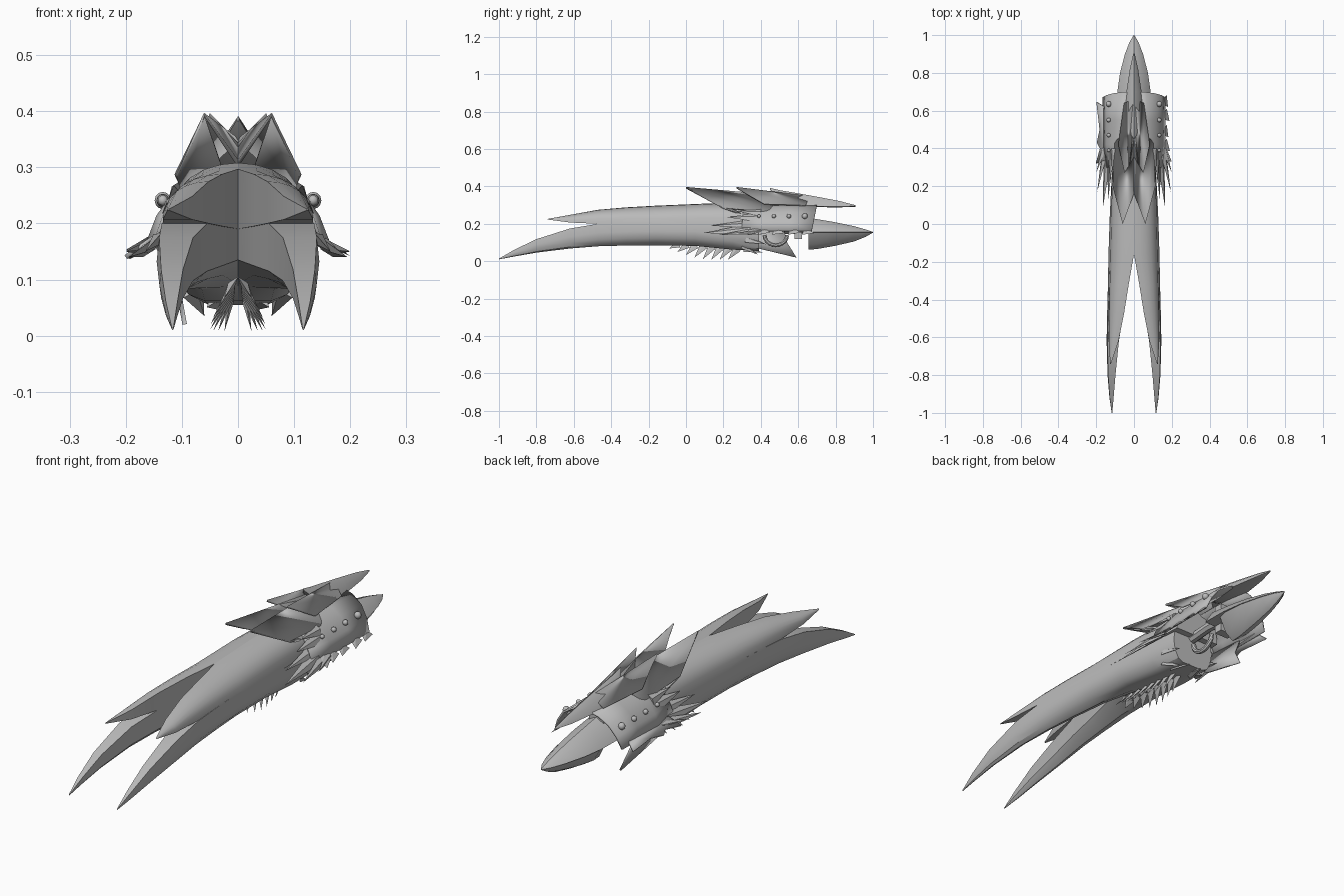
import bpy, bmesh, math
from mathutils import Vector

if "Cube" in bpy.data.objects:
    bpy.data.objects.remove(bpy.data.objects["Cube"])

grey = bpy.data.materials.new("bone grey")
grey.diffuse_color = (0.5, 0.5, 0.5, 1)
grey.use_nodes = True
grey.node_tree.nodes["Principled BSDF"].inputs["Base Color"].default_value = grey.diffuse_color


def finish(name, bm, mirror=False, thick=0, angle=35):
    bmesh.ops.recalc_face_normals(bm, faces=bm.faces)
    me = bpy.data.meshes.new(name)
    bm.to_mesh(me)
    bm.free()
    me.materials.append(grey)
    ob = bpy.data.objects.new(name, me)
    bpy.context.collection.objects.link(ob)
    if mirror:
        ob.modifiers.new("mirror", 'MIRROR').use_mirror_merge = False
    if thick:
        sol = ob.modifiers.new("thickness", 'SOLIDIFY')
        sol.thickness = thick
        sol.offset = 0
    bpy.ops.object.select_all(action='DESELECT')
    bpy.context.view_layer.objects.active = ob
    ob.select_set(True)
    bpy.ops.object.shade_smooth_by_angle(angle=math.radians(angle))
    return ob


def loft(name, rings, mirror=False, closed=True, thick=0, angle=35):
    """Skin a list of equal-length rings; cap the ends when closed."""
    bm = bmesh.new()
    vs = [[bm.verts.new(p) for p in r] for r in rings]
    n = len(rings[0])
    for a, b in zip(vs, vs[1:]):
        for i in range(n if closed else n - 1):
            j = (i + 1) % n
            bm.faces.new((a[i], a[j], b[j], b[i]))
    if closed:
        bm.faces.new(vs[0])
        bm.faces.new(vs[-1])
    return finish(name, bm, mirror, thick, angle)


def plate(name, pts, faces, mirror=True, thick=0.008):
    bm = bmesh.new()
    vs = [bm.verts.new(p) for p in pts]
    for f in faces:
        bm.faces.new([vs[i] for i in f])
    return finish(name, bm, mirror, thick, 20)


def spikes(name, items, mirror=True):
    """Flattened four-sided thorns: (base, tip, width, thickness)."""
    bm = bmesh.new()
    for base, tip, w, t in items:
        b, p = Vector(base), Vector(tip)
        d = (p - b).normalized()
        ref = Vector((0, 1, 0)) if abs(d.y) < 0.75 else Vector((0.6, 0, -0.8))
        u = (ref - d * ref.dot(d)).normalized() * w / 2
        v = d.cross(u).normalized() * t / 2
        ring = [bm.verts.new(q) for q in (b + u, b + v, b - u, b - v)]
        top = bm.verts.new(p)
        bm.faces.new(ring)
        for i in range(4):
            bm.faces.new((ring[i], ring[(i + 1) % 4], top))
    return finish(name, bm, mirror, angle=15)


# Upper half of the forked body, ending in a short prong
def upper_ring(y, xi, xo, zt, zl):
    arc = [(xi + (xo - xi) * math.sin(a), zl + (zt - zl) * math.cos(a) ** 0.75)
           for a in [math.radians(15 * k) for k in range(6)]] + [(xo, zl)]
    return [(xi, y, zl)] + [(x, y, z) for x, z in arc]


loft("upper_prong", [upper_ring(*s) for s in (
    (0.42, 0, .112, .305, .19), (0.1, 0, .122, .308, .19), (-.16, 0, .128, .297, .19),
    (-.32, .028, .131, .288, .195), (-.47, .052, .133, .275, .2),
    (-.62, .082, .134, .248, .207), (-.74, .122, .126, .226, .223))], mirror=True)


# Lower half, sweeping down into a long curved horn
def lower_ring(y, xi, xo, zt, zb, lift):
    w, h = xo - xi, zt - zb
    return [(xi, y, zt), (xi, y, zb + lift), (xi + w * .2, y, zb + lift * .45),
            (xi + w * .5, y, zb), (xi + w * .75, y, zb + h * .08),
            (xi + w * .93, y, zb + h * .3), (xo, y, zb + h * .6), (xi + w * .93, y, zt)]


loft("lower_horn", [lower_ring(*s) for s in (
    (.39, 0, .105, .21, .055, 0), (.25, 0, .118, .21, .062, 0), (.05, 0, .128, .21, .082, .01),
    (-.16, 0, .135, .21, .085, .05), (-.32, .03, .138, .206, .084, .04),
    (-.47, .055, .142, .2, .08, .035), (-.62, .08, .145, .175, .068, .03),
    (-.8, .098, .14, .118, .046, .02), (-.92, .108, .13, .06, .025, .01),
    (-1, .115, .118, .014, .01, .001))], mirror=True)

# Layered crest: paired swept plates
crest_faces = [(0, 1, 2), (0, 2, 4), (2, 3, 4)]
plate("front_crest", [(0, .5, .35), (0, .17, .307), (.06, .0, .393),
                      (.11, .2, .285), (.1, .44, .262)], crest_faces)
plate("front_crest_skirt", [(.06, .0, .393), (.11, .2, .285), (.1, .3, .25), (.03, .2, .305)],
      [(0, 1, 2, 3)])
plate("middle_crest", [(0, .66, .345), (0, .36, .338), (.05, .27, .393),
                       (.08, .42, .305), (.05, .64, .298)], crest_faces)


# Rear beak of the crest
def beak_ring(y, w, zt, zb):
    return [(0, y, zt), (w * .6, y, zt * .6 + zb * .4), (w, y, zb), (0, y, zb - .004),
            (-w, y, zb), (-w * .6, y, zt * .6 + zb * .4)]


loft("crest_beak", [beak_ring(*s) for s in (
    (.45, .002, .392, .385), (.5, .035, .38, .33), (.56, .05, .37, .3),
    (.7, .04, .345, .293), (.82, .022, .322, .292), (.905, .003, .3, .295))])


# Tail blade: ridged upper shell and keeled lower shell
def tail_ring(y, w, z, ridge):
    return [(0, y, z), (w * .55, y, ridge + (z - ridge) * .7), (w, y, ridge),
            (0, y, ridge - .002), (-w, y, ridge), (-w * .55, y, ridge + (z - ridge) * .7)]


loft("tail_upper", [tail_ring(y, w, z, .155) for y, w, z in (
    (.58, .09, .245), (.7, .088, .225), (.8, .074, .208), (.9, .048, .187),
    (.96, .025, .17), (1, .002, .157))])
loft("tail_lower", [tail_ring(y, w, z, .155) for y, w, z in (
    (.655, .07, .062), (.7, .08, .065), (.8, .07, .083), (.9, .045, .106),
    (.96, .023, .13), (1, .002, .153))])

# Flared side wings
wing = [(.02, .3), (.065, .288), (.11, .258), (.142, .212), (.162, .16)]
loft("side_wing", [[(x * k, y + s * (z - .2), z) for x, z in wing]
                   for y, k, s in ((.3, .92, .1), (.42, 1, 0), (.55, 1, 0), (.68, 1, .2))],
     mirror=True, closed=False, thick=.008)

# Thorns along the right wing, long ragged blade along the left one
spikes("right_wing_thorns", [((.155, y + .04, .168), (x, y, .142), .07, .012)
                             for y, x in ((.62, .18), (.545, .188), (.46, .182), (.385, .19), (.33, .2))],
       mirror=False)
plate("left_wing_blade", [(-.155, .62, .175), (-.197, .645, .15), (-.18, .5, .148), (-.195, .43, .14),
                          (-.178, .4, .148), (-.2, .32, .14), (-.15, .34, .175)],
      [(0, 1, 2), (0, 2, 6), (2, 3, 4), (2, 4, 6), (4, 5, 6)], mirror=False)
plate("left_side_fin", [(-.11, .3, .12), (-.105, .36, .075), (-.095, .59, .02),
                        (-.11, .54, .1), (-.155, .52, .18), (-.14, .33, .18)],
      [(0, 1, 3), (1, 2, 3), (0, 3, 4, 5)], mirror=False)

# Feather-like barbs sweeping forward from the wings
spikes("wing_feathers", [
    ((.14, .36, .175), (.165, .085, .15), .07, .025), ((.155, .38, .16), (.195, .17, .14), .05, .02),
    ((.125, .36, .2), (.137, .13, .19), .06, .02), ((.12, .38, .235), (.128, .22, .235), .06, .02),
    ((.16, .4, .16), (.2, .27, .15), .04, .02), ((.11, .4, .26), (.115, .27, .268), .05, .02)])

# Ragged rear edge of the hull
spikes("hull_barbs", [((.08, .3, .085), (.06, .385, .035), .05, .02),
                      ((.1, .32, .12), (.1, .43, .09), .05, .02),
                      ((.04, .31, .07), (.03, .41, .045), .05, .02)])

# Two splayed rows of teeth beneath the hull
spikes("belly_teeth", [((.012, -.04 + .045 * i, .09 - .003 * i),
                        (.024 + .026 * math.sin(math.pi * i / 7), -.09 + .045 * i,
                         .068 - .06 * math.sin(math.pi * min(i, 5) / 10)), .045, .014)
                       for i in range(8)])


# Round parts share one tube helper
def tube(name, path, radius, sides=8, mirror=False):
    rings = []
    for i, p in enumerate(path):
        d = (Vector(path[min(i + 1, len(path) - 1)]) - Vector(path[max(i - 1, 0)])).normalized()
        u = d.cross(Vector((0.3, 0.2, 1))).normalized()
        v = d.cross(u)
        rings.append([Vector(p) + radius * (u * math.cos(a) + v * math.sin(a))
                      for a in [2 * math.pi * k / sides for k in range(sides)]])
    return loft(name, rings, mirror)


# Studs with round heads on the wings
for y, r in ((.39, .011), (.47, .013), (.55, .014), (.635, .018)):
    tube("stud_stem", [(.115, y, .225), (.137, y, .245)], r * .55, 8, True)
    bm = bmesh.new()
    bmesh.ops.create_uvsphere(bm, u_segments=10, v_segments=6, radius=r * .85)
    bmesh.ops.translate(bm, verts=bm.verts, vec=(.134, y, .241))
    finish("stud_head", bm, mirror=True)

# Inner shaft, curved grip and bracket in the open rear cavity
tube("inner_shaft", [(0, .37, .19), (0, .5, .2), (0, .66, .19)], .022)
tube("curved_grip", [(0.02, .48 + .06 * math.cos(a), .14 - .055 * math.sin(a))
                     for a in [math.pi * k / 10 for k in range(11)]], .011)
loft("rear_bracket", [[(x, y, z) for x, y in ((-.035, .58), (.035, .58), (.035, .62), (-.035, .62))]
                      for z in (.12, .25)])
